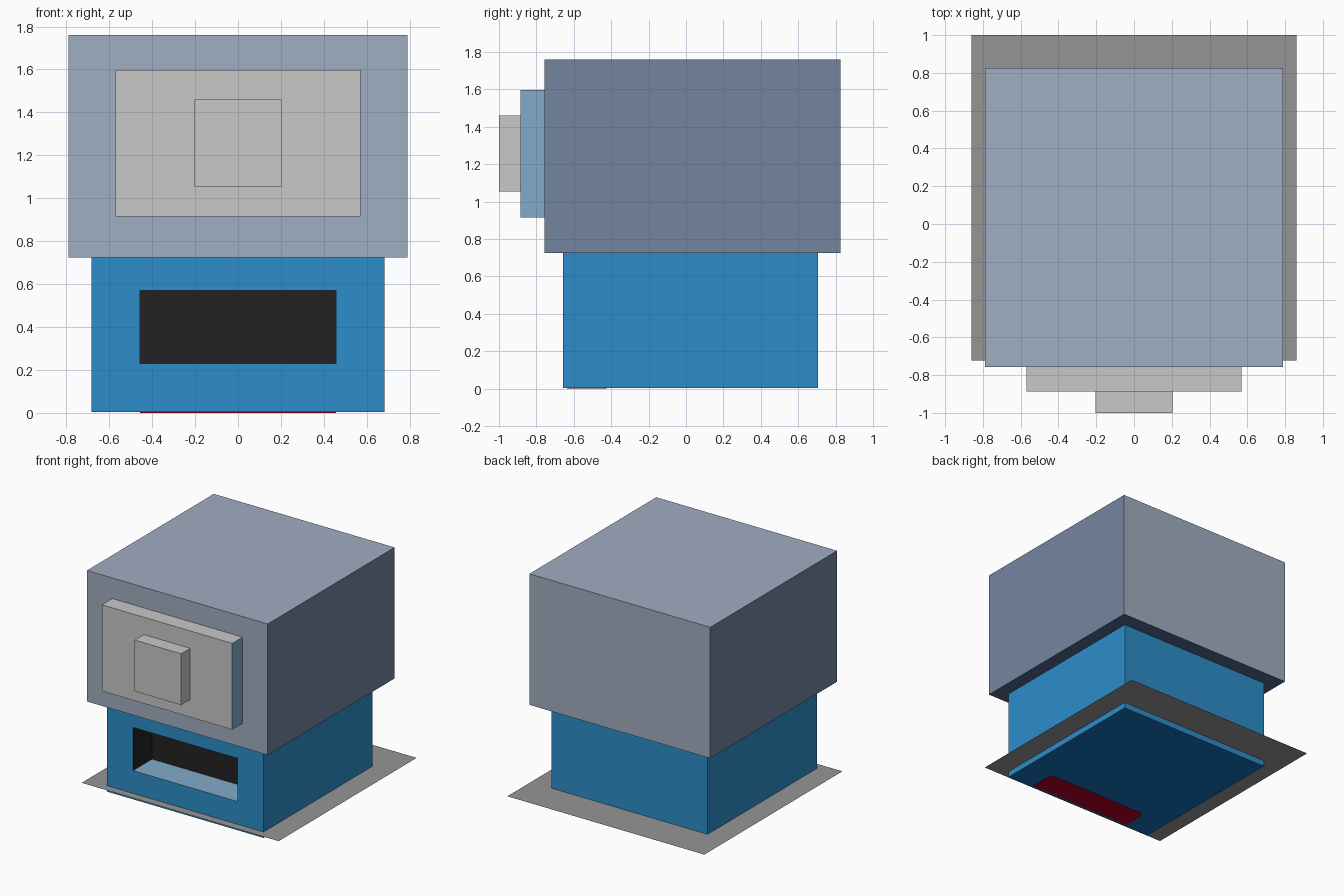
import bpy
import bmesh
from mathutils import Vector

if "Cube" in bpy.data.objects:
    bpy.data.objects.remove(bpy.data.objects["Cube"], do_unlink=True)


def material(name, hex_code):
    """Flat material from an sRGB hex code, converted to linear."""
    srgb = [c / 255 for c in bytes.fromhex(hex_code)]
    linear = [c / 12.92 if c <= 0.04045 else ((c + 0.055) / 1.055) ** 2.4 for c in srgb]
    mat = bpy.data.materials.new(name)
    mat.use_nodes = True
    mat.diffuse_color = (*linear, 1)
    mat.node_tree.nodes["Principled BSDF"].inputs["Base Color"].default_value = (*linear, 1)
    return mat


head_light = material("pale slate", "A0ADC1")
head_side = material("mid slate", "7485A0")
head_under = material("deep slate", "54698F")
blue = material("bright blue", "2D8DCA")
blue_under = material("deep blue", "1273BB")
light_grey = material("light grey", "C8C8C8")
soft_blue = material("soft blue", "82ABC9")
black = material("slot black", "222222")
base_grey = material("base grey", "959595")
red = material("red", "B00024")


def box_mesh(xs, ys, zs):
    """Box between the given limits on each axis."""
    bm = bmesh.new()
    bmesh.ops.create_cube(bm, size=1)
    for v in bm.verts:
        v.co = [lim[int(c > 0)] for c, lim in zip(v.co, (xs, ys, zs))]
    bm.normal_update()
    return bm


def finish(name, bm, mats, rule=None):
    """Turn the bmesh into an object, colouring its faces by the rule."""
    bm.normal_update()
    if rule:
        for f in bm.faces:
            f.material_index = rule(f)
    mesh = bpy.data.meshes.new(name)
    bm.to_mesh(mesh)
    bm.free()
    for m in mats:
        mesh.materials.append(m)
    obj = bpy.data.objects.new(name, mesh)
    bpy.context.collection.objects.link(obj)
    return obj


def side_faces(f):
    return int(abs(f.normal.x) > 0.5)


# Large upper box: darker left and right sides, darkest underside
finish("upper_box", box_mesh((-0.79, 0.79), (-0.757, 0.826), (0.725, 1.76)),
       [head_light, head_side, head_under],
       lambda f: 2 if f.normal.z < -0.5 else side_faces(f))

# Stepped front panel
finish("front_panel", box_mesh((-0.57, 0.57), (-0.886, -0.757), (0.916, 1.597)),
       [light_grey, soft_blue], side_faces)
finish("front_block", box_mesh((-0.203, 0.203), (-1, -0.886), (1.055, 1.46)), [light_grey])

# Lower body with a recessed slot in its front
FRONT, SLOT_BACK = -0.657, -0.42
bm = box_mesh((-0.683, 0.683), (FRONT, 0.706), (0.003, 0.725))
slot = min(bm.faces, key=lambda f: f.normal.y)
for depth in (FRONT, SLOT_BACK):
    bmesh.ops.inset_individual(bm, faces=[slot], thickness=0.02)
    mid = slot.calc_center_median()
    for v in slot.verts:
        v.co = Vector((0.457 if v.co.x > mid.x else -0.457, depth,
                       0.571 if v.co.z > mid.z else 0.23))


def body_colour(f):
    c = f.calc_center_median()
    if FRONT + 0.01 < c.y < -0.3 and abs(c.x) < 0.5:
        return 3 if f.normal.z > 0.5 else 2
    return 1 if f.normal.z < -0.5 else 0


finish("lower_body", bm, [blue, blue_under, black, soft_blue], body_colour)

# Thin red plate under the slot, rounded at the back corners
bm = box_mesh((-0.457, 0.457), (-0.635, -0.425), (0, 0.006))
corners = [e for e in bm.edges
           if all(v.co.y > -0.5 for v in e.verts) and e.verts[0].co.x == e.verts[1].co.x]
bmesh.ops.bevel(bm, geom=corners, offset=0.04, segments=3, profile=0.5, affect="EDGES")
finish("underside_plate", bm, [red])

# Flat base sheet around the body
bm = bmesh.new()
bmesh.ops.create_grid(bm, x_segments=1, y_segments=1, size=0.861)
bmesh.ops.translate(bm, verts=bm.verts, vec=(0, 0.139, 0.05))
finish("base_sheet", bm, [base_grey])
